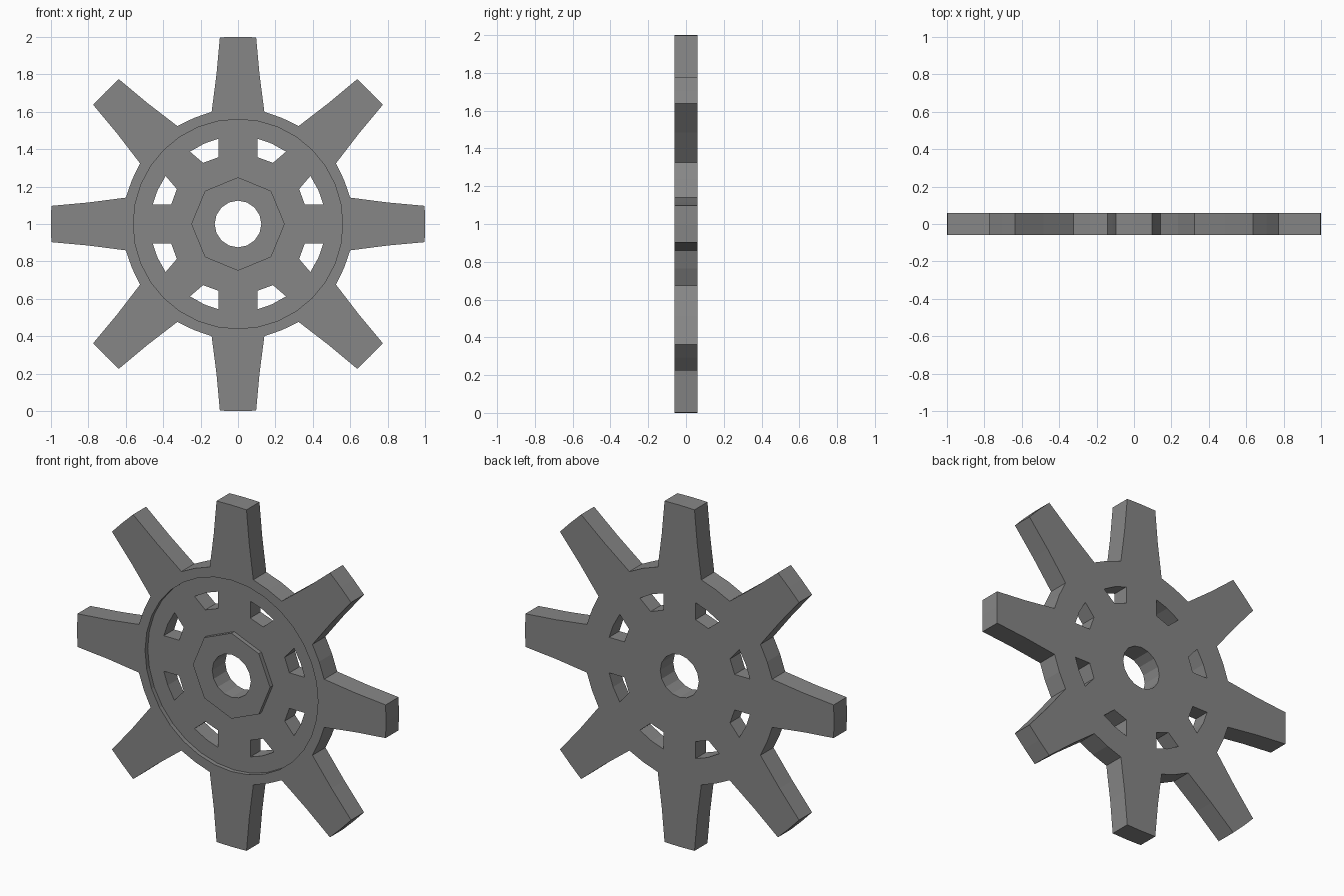
import bpy, bmesh
from math import sin, cos, pi

if "Cube" in bpy.data.objects:
    bpy.data.objects.remove(bpy.data.objects["Cube"])

HALF = 0.06       # half thickness of the plate
RECESS = 0.025    # depth of the front recess


def turn(p, a):
    return (p[0] * cos(a) + p[1] * sin(a), p[1] * cos(a) - p[0] * sin(a))


def circle(r, n):
    return [(r * sin(2 * pi * i / n), r * cos(2 * pi * i / n)) for i in range(n)]


def add_prism(bm, pts, y0, y1):
    face = bm.faces.new([bm.verts.new((x, y0, z + 1)) for x, z in pts])
    ext = bmesh.ops.extrude_face_region(bm, geom=[face])["geom"]
    for v in ext:
        if isinstance(v, bmesh.types.BMVert):
            v.co.y = y1


steel = bpy.data.materials.new("dark_steel")
steel.diffuse_color = (0.24, 0.24, 0.24, 1)
steel.use_nodes = True
steel.node_tree.nodes["Principled BSDF"].inputs["Base Color"].default_value = steel.diffuse_color


def finish(bm, name):
    bmesh.ops.recalc_face_normals(bm, faces=bm.faces[:])
    me = bpy.data.meshes.new(name)
    bm.to_mesh(me)
    bm.free()
    me.materials.append(steel)
    ob = bpy.data.objects.new(name, me)
    bpy.context.collection.objects.link(ob)
    return ob


# Toothed plate: one tooth profile repeated eight times
tooth = [(-0.141, 0.60), (-0.115, 0.80), (-0.097, 0.998), (0, 1.0),
         (0.097, 0.998), (0.115, 0.80), (0.141, 0.60), turn((0, 0.614), pi / 8)]
bm = bmesh.new()
add_prism(bm, [turn(p, k * pi / 4) for k in range(8) for p in tooth], -HALF, HALF)
wheel = finish(bm, "sprocket_wheel")

# Front recess cutter: ring between round rim and octagonal hub
N = 32
hub = circle(0.25, 8)
inner = []
for i in range(8):
    a, b = hub[i], hub[(i + 1) % 8]
    inner += [(a[0] + (b[0] - a[0]) * t / 4, a[1] + (b[1] - a[1]) * t / 4) for t in range(4)]
bm = bmesh.new()
loops = [[bm.verts.new((x, y, z + 1)) for x, z in pts]
         for pts, y in ((circle(0.56, N), -0.2), (circle(0.56, N), -HALF + RECESS),
                        (inner, -HALF + RECESS), (inner, -0.2))]
for j in range(4):
    A, B = loops[j], loops[(j + 1) % 4]
    for i in range(N):
        k = (i + 1) % N
        bm.faces.new((A[i], A[k], B[k], B[i]))
recess = finish(bm, "recess_cutter")

# Bore and eight windows between the spokes
window = [(0.104, 0.456), (0.18, 0.43), (0.257, 0.387), (0.187, 0.327), (0.104, 0.357)]
bm = bmesh.new()
add_prism(bm, circle(0.125, 16), -0.3, 0.3)
for k in range(4):
    for s in (1, -1):
        pts = [turn((s * x, z), k * pi / 2) for x, z in window]
        add_prism(bm, pts, -0.3, 0.3)
holes = finish(bm, "hole_cutter")

# Cut, then discard the cutters
bpy.context.view_layer.objects.active = wheel
wheel.select_set(True)
for cutter in (recess, holes):
    mod = wheel.modifiers.new("cut", 'BOOLEAN')
    mod.operation = 'DIFFERENCE'
    mod.solver = 'EXACT'
    mod.object = cutter
    bpy.ops.object.modifier_apply(modifier=mod.name)
    bpy.data.objects.remove(cutter, do_unlink=True)
